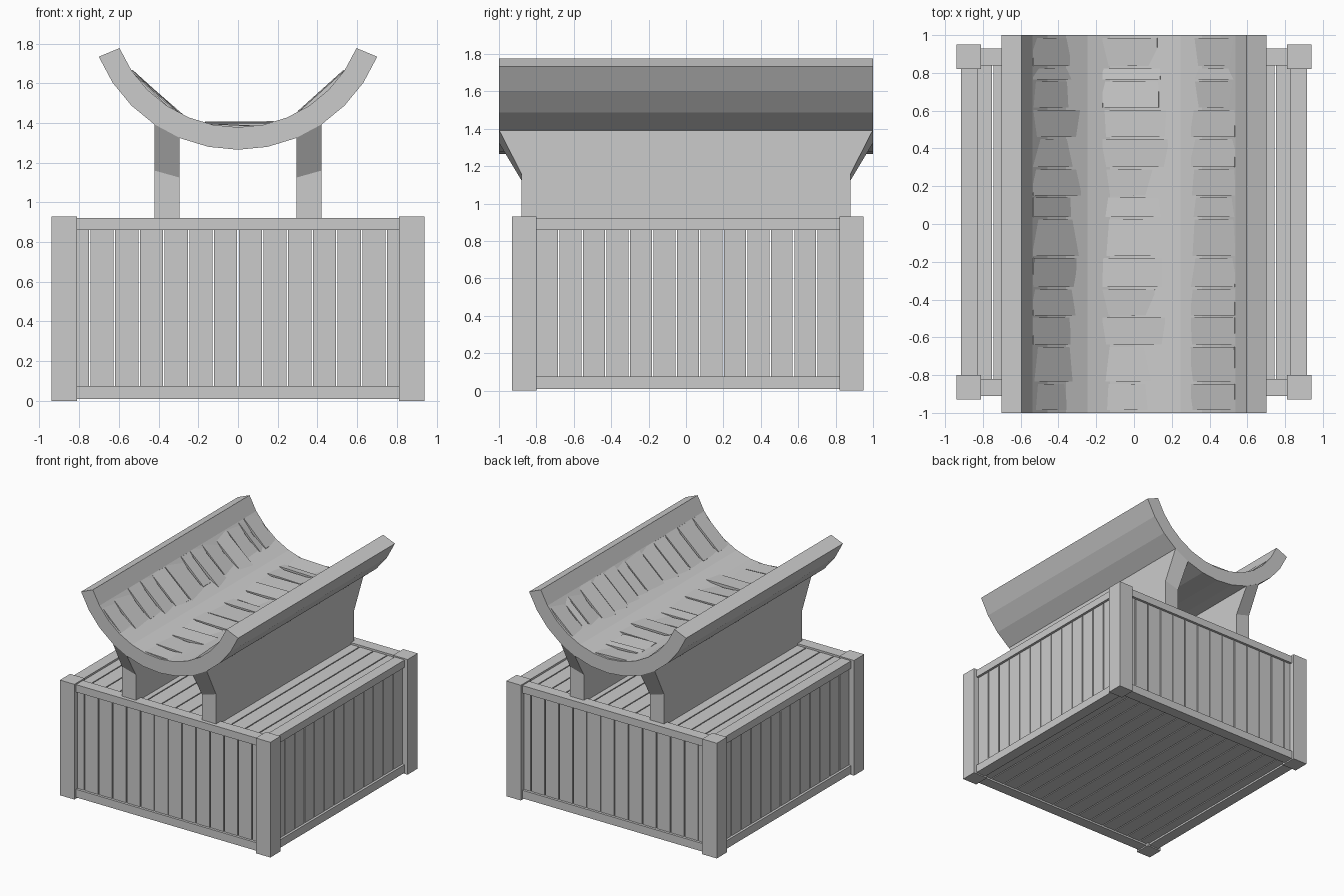
import bpy, bmesh, math, random

if "Cube" in bpy.data.objects:
    bpy.data.objects.remove(bpy.data.objects["Cube"])
random.seed(4)
CY = 0.01  # crate centre in y


def mesh_object(name, bm):
    bmesh.ops.recalc_face_normals(bm, faces=bm.faces)
    me = bpy.data.meshes.new(name)
    bm.to_mesh(me)
    bm.free()
    ob = bpy.data.objects.new(name, me)
    bpy.context.collection.objects.link(ob)
    return ob


def loft(bm, a, b):
    """Closed solid between two matching outlines."""
    va = [bm.verts.new(p) for p in a]
    vb = [bm.verts.new(p) for p in b]
    n = len(a)
    bm.faces.new(va)
    bm.faces.new(vb[::-1])
    for i in range(n):
        j = (i + 1) % n
        bm.faces.new((va[i], va[j], vb[j], vb[i]))


def box(bm, x0, x1, y0, y1, z0, z1):
    loft(bm, [(x0, y0, z0), (x1, y0, z0), (x1, y1, z0), (x0, y1, z0)],
         [(x0, y0, z1), (x1, y0, z1), (x1, y1, z1), (x0, y1, z1)])


def span(s, a, b):
    return sorted((s * a, s * b))


# Corner posts
bm = bmesh.new()
for sx in (-1, 1):
    for sy in (-1, 1):
        x, y = span(sx, 0.81, 0.94), span(sy, 0.81, 0.94)
        box(bm, *x, y[0] + CY, y[1] + CY, 0, 0.93)
mesh_object("corner_posts", bm)

# Top and bottom rails
bm = bmesh.new()
for z0, z1 in ((0.01, 0.075), (0.86, 0.92)):
    for s in (-1, 1):
        y = span(s, 0.83, 0.92)
        box(bm, -0.81, 0.81, y[0] + CY, y[1] + CY, z0, z1)
        box(bm, *span(s, 0.825, 0.915), -0.81 + CY, 0.81 + CY, z0, z1)
mesh_object("crate_rails", bm)

# Wall boards
P, G = 0.1245, 0.004  # board pitch, half gap
front, side = bmesh.new(), bmesh.new()
for s in (-1, 1):
    y = span(s, 0.85, 0.9)
    for i in range(-7, 7):
        box(front, i * P + G, (i + 1) * P - G, y[0] + CY, y[1] + CY, 0.05, 0.89)
    for i in range(-6, 7):
        c = CY + i * 0.1255
        box(side, *span(s, 0.845, 0.895), c - 0.0627 + G, c + 0.0627 - G, 0.05, 0.89)
mesh_object("front_and_back_boards", front)
mesh_object("side_boards", side)

# Lid and floor boards
for name, z0, z1 in (("lid_boards", 0.86, 0.905), ("floor_boards", 0.025, 0.06)):
    bm = bmesh.new()
    for i in range(-7, 7):
        box(bm, i * P + G, (i + 1) * P - G, CY - 0.85, CY + 0.85, z0, z1)
    mesh_object(name, bm)

# Curved cradle, 12 segments of a 32-sided ring
CZ, RO, RI = 2.024, 0.759, 0.646


def ring(r, deg):
    a = math.radians(deg)
    return r * math.sin(a), CZ - r * math.cos(a)


angles = [i * 11.25 for i in range(-6, 7)]
outline = [ring(RO, a) for a in angles] + [ring(RI, a) for a in reversed(angles)]
bm = bmesh.new()
loft(bm, [(x, -1, z) for x, z in outline], [(x, 1, z) for x, z in outline])
cradle = mesh_object("cradle", bm)

# Flared cradle supports
bm = bmesh.new()
for s in (-1, 1):
    def profile(x, knee, top):
        half = [(0.88, 0.89), (0.88, knee), (1.0, top), (1.0, top + 0.03)]
        return [(s * x, y, z) for y, z in half] + [(s * x, -y, z) for y, z in half[::-1]]
    loft(bm, profile(0.295, 1.125, 1.325), profile(0.42, 1.16, 1.395))
mesh_object("cradle_supports", bm)

# Uneven lining slats, flat chords lying just above the cradle surface
bm = bmesh.new()
edges = [-0.99, -0.84, -0.645, -0.49, -0.34, -0.175, 0.03, 0.145,
         0.295, 0.455, 0.61, 0.76, 0.83, 0.99]
for y0, y1 in zip(edges, edges[1:]):
    for a0, a1 in ((-56, -29), (-15, 13), (28, 56)):
        r = RI - random.uniform(-0.006, 0.004)
        j = random.uniform(-4, 4)
        t = random.uniform(-0.005, 0.005)

        def section(y, dr):
            p, q = ring(r + dr, a0), ring(r + dr, a1 + (j if a0 < 0 else 0))
            u, v = ring(r + 0.05, a1), ring(r + 0.05, a0)
            return [(x, y, z) for x, z in (p, q, u, v)]
        loft(bm, section(y0 + 0.006, t), section(y1 - 0.006, -t))
mesh_object("lining_slats", bm)
